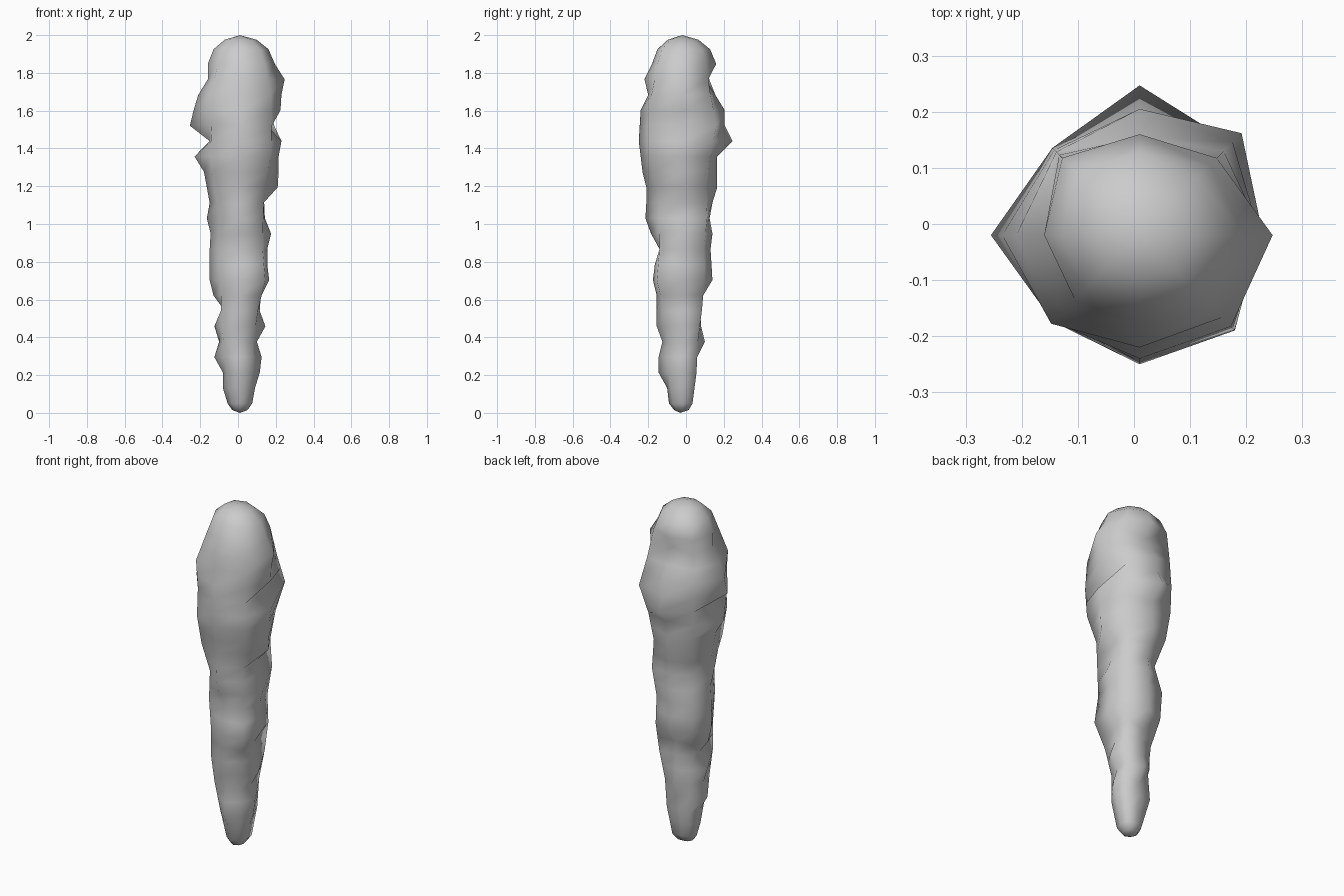
import bpy, bmesh, math

if "Cube" in bpy.data.objects:
    bpy.data.objects.remove(bpy.data.objects["Cube"])

# Axis of the spike and ring spacing
CX, CY = 0.01, -0.02
Z0, STEP = 0.05, 0.0817

# Lumpy profiles along the main sides, bottom to top (cm from the origin plane)
EAST = [7.5, 9, 11.5, 12.5, 10, 14.5, 11.5, 11.5, 16.5, 15.5, 15.5, 17.5,
        14, 13.5, 21, 21.5, 21.5, 23, 15, 22.5, 23, 24.7, 19.5]
WEST = [5.5, 8, 8, 12.5, 10, 12.5, 7, 13, 15, 15, 15, 14.5,
        16.5, 15, 16.5, 18, 23, 15, 25.5, 23.5, 21, 16, 16]
NORTH = [3.5, 4, 5.5, 5, 10, 8, 7.5, 7.5, 14, 13.5, 13, 14,
         12.5, 14, 16.5, 16.5, 16.5, 24.7, 20.5, 20.5, 15.5, 10, 16]
SOUTH = [9, 10, 14.5, 14.5, 12.5, 15.5, 15.5, 15.5, 17.5, 16.5, 14, 18.5,
         21.5, 21, 21, 23, 24, 25, 24.5, 24, 20, 22, 18]
# Diagonal sides, every second ring
NE = [7, 10, 11, 14, 16, 15.5, 18, 17, 20, 25, 20.5, 17]
NW = [4, 8.5, 7.5, 9, 14, 15, 11, 17, 19.5, 20, 19, 17.5]
SW = [6.5, 10, 13, 15, 15, 16, 15.5, 20, 22.5, 22, 23, 17]
SE = [9, 12, 12, 15.5, 21, 19, 19.5, 20, 25, 26, 25, 20.5]


def expand(sparse, offset):
    """Fill the in-between rings and measure from the axis."""
    out = []
    for a, b in zip(sparse, sparse[1:]):
        out += [a, (a + b) / 2]
    out.append(sparse[-1])
    return shift(out, offset)


def shift(values, offset):
    return [v / 100 + offset for v in values]


# Eight spokes, counter-clockwise from +x
spokes = [shift(EAST, -CX), expand(NE, 0.007), shift(NORTH, -CY), expand(NW, 0.02),
          shift(WEST, CX), expand(SW, -0.007), shift(SOUTH, CY), expand(SE, -0.02)]
count = len(EAST)
bottom = [s[0] for s in spokes]
top = [s[-1] for s in spokes]

# Rounded bottom tip, lumpy body, rounded top
rings = [(0.015, [r * 0.62 for r in bottom])]
rings += [(Z0 + i * STEP, [s[i] for s in spokes]) for i in range(count)]
rings += [(z, [r * f for r in top]) for z, f in ((1.925, 0.82), (1.975, 0.48))]

bm = bmesh.new()
loops = []
for z, radii in rings:
    loops.append([bm.verts.new((CX + r * math.cos(k * math.pi / 4),
                                CY + r * math.sin(k * math.pi / 4), z))
                  for k, r in enumerate(radii)])
low = bm.verts.new((CX, CY - 0.01, 0))
high = bm.verts.new((CX, CY, 2.0))
for k in range(8):
    n = (k + 1) % 8
    bm.faces.new((low, loops[0][n], loops[0][k]))
    bm.faces.new((high, loops[-1][k], loops[-1][n]))
    for a, b in zip(loops, loops[1:]):
        bm.faces.new((a[k], a[n], b[n], b[k]))
for f in bm.faces:
    f.smooth = True

mesh = bpy.data.meshes.new("tapered_spike")
bm.to_mesh(mesh)
bm.free()
bpy.context.collection.objects.link(bpy.data.objects.new("tapered_spike", mesh))
